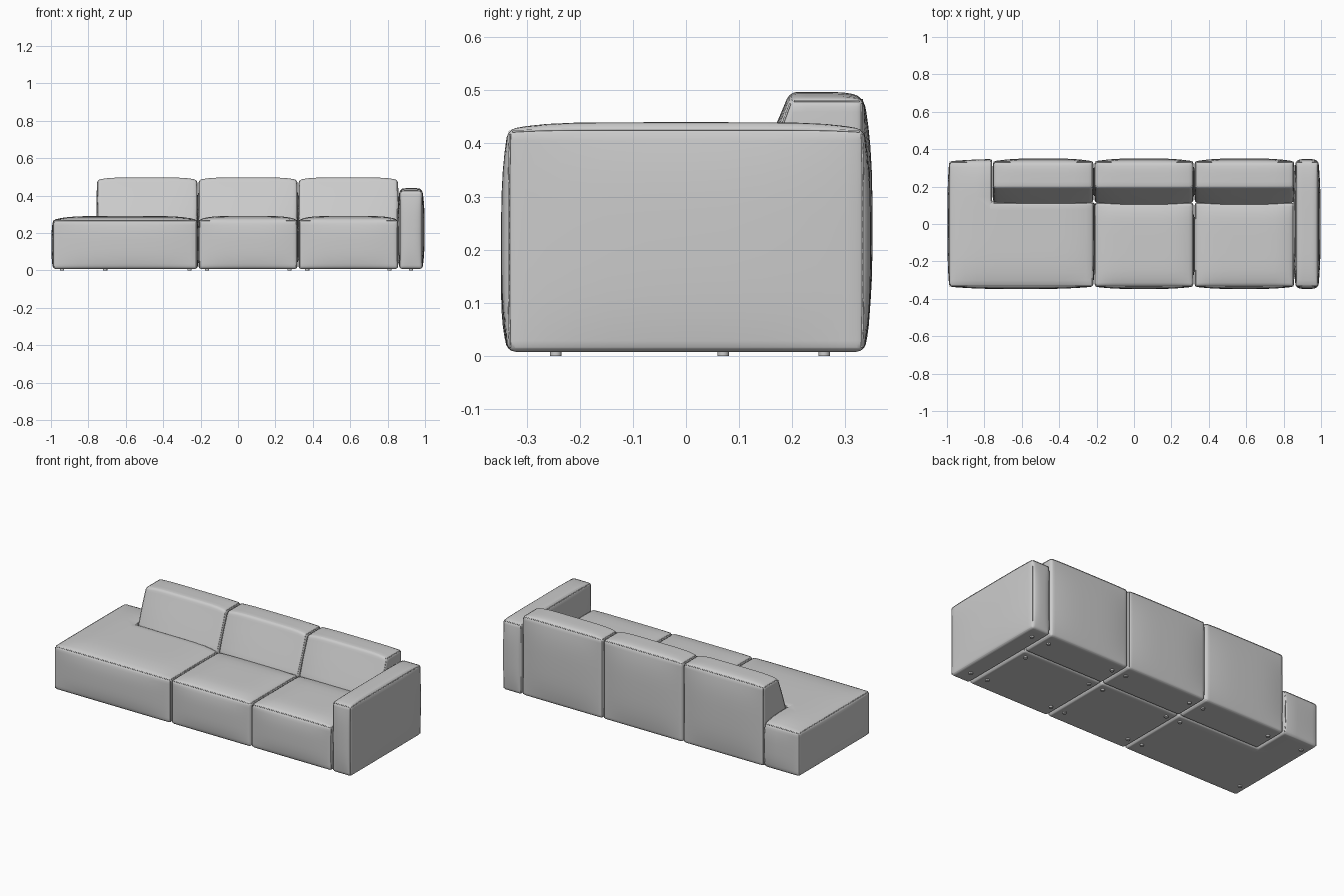
import bpy, bmesh, math
from mathutils import Vector

if "Cube" in bpy.data.objects:
    bpy.data.objects.remove(bpy.data.objects["Cube"])

R = 0.014       # edge rounding
FLOOR = 0.008   # underside height above the ground


def inflate(p, lo, hi, puff):
    """Push a point outward so each face swells toward its middle."""
    u = [max(-1, min(1, 2 * (p[i] - lo[i]) / (hi[i] - lo[i]) - 1)) for i in range(3)]
    soft = [1 - abs(t) ** 3 for t in u]
    full = [1 - t ** 6 for t in u]
    return Vector((p[0] + puff[0] * u[0] * soft[1] * soft[2],
                   p[1] + puff[1] * u[1] * soft[0] * soft[2],
                   p[2] + puff[2] * max(u[2], 0) * full[0] * full[1]))


def cushion(name, base, step, puff, cuts=14):
    """Extrude a polygon, round it, cut it into a grid and inflate it."""
    bm = bmesh.new()
    face = bm.faces.new([bm.verts.new(p) for p in base])
    ext = bmesh.ops.extrude_face_region(bm, geom=[face])["geom"]
    bmesh.ops.translate(bm, vec=step, verts=[v for v in ext if isinstance(v, bmesh.types.BMVert)])
    bmesh.ops.recalc_face_normals(bm, faces=bm.faces[:])
    bm.normal_update()
    lo = [min(v.co[i] for v in bm.verts) for i in range(3)]
    hi = [max(v.co[i] for v in bm.verts) for i in range(3)]

    # seam piping follows the convex edges above the underside
    lines = []
    for e in bm.edges:
        a, b = (v.co.copy() for v in e.verts)
        if (a.z < lo[2] + 0.01 and b.z < lo[2] + 0.01) or not e.is_convex \
                or e.calc_face_angle() < 1.0:
            continue
        inset = 0.29 * R * (e.link_faces[0].normal + e.link_faces[1].normal)
        trim = (b - a).normalized() * R * 0.6
        a, b = a + trim - inset, b - trim - inset
        lines.append([inflate(a.lerp(b, k / 20), lo, hi, puff) for k in range(21)])

    bmesh.ops.bevel(bm, geom=bm.edges[:], offset=R, segments=3, profile=0.5,
                    affect='EDGES', clamp_overlap=True)
    for axis in range(3):
        n = Vector([float(i == axis) for i in range(3)])
        for k in range(1, cuts):
            c = Vector(lo)
            c[axis] = lo[axis] + (hi[axis] - lo[axis]) * (0.5 - 0.5 * math.cos(math.pi * k / cuts))
            bmesh.ops.bisect_plane(bm, geom=bm.verts[:] + bm.edges[:] + bm.faces[:],
                                   plane_co=c, plane_no=n, dist=1e-5)
    for v in bm.verts:
        v.co = inflate(v.co, lo, hi, puff)
    me = bpy.data.meshes.new(name)
    bm.to_mesh(me)
    bm.free()
    ob = bpy.data.objects.new(name, me)
    bpy.context.collection.objects.link(ob)
    bpy.ops.object.select_all(action='DESELECT')
    ob.select_set(True)
    bpy.context.view_layer.objects.active = ob
    bpy.ops.object.shade_smooth_by_angle(angle=math.radians(40))

    cu = bpy.data.curves.new(name + "_piping", 'CURVE')
    cu.dimensions = '3D'
    cu.bevel_depth = 0.002
    cu.bevel_resolution = 1
    for pts in lines:
        s = cu.splines.new('POLY')
        s.points.add(len(pts) - 1)
        for sp, p in zip(s.points, pts):
            sp.co = (*p, 1)
    bpy.context.collection.objects.link(bpy.data.objects.new(name + "_piping", cu))


def upright(name, outline, top, puff):
    cushion(name, [(x, y, FLOOR) for x, y in outline], (0, 0, top - FLOOR), puff)


def rect(x0, x1, y0, y1):
    return [(x0, y0), (x1, y0), (x1, y1), (x0, y1)]


# L-shaped open-ended seat that wraps round the first backrest
upright("chaise_seat", [(-0.988, -0.335), (-0.218, -0.335), (-0.218, 0.115), (-0.758, 0.115),
                        (-0.758, 0.335), (-0.988, 0.335)], 0.27, (0.01, 0.013, 0.021))
# two plain seats
upright("middle_seat", rect(-0.21, 0.317, -0.335, 0.115), 0.27, (0.004, 0.013, 0.021))
upright("right_seat", rect(0.325, 0.855, -0.335, 0.115), 0.27, (0.004, 0.013, 0.021))
# armrest
upright("armrest", rect(0.864, 0.986, -0.335, 0.335), 0.426, (0.012, 0.013, 0.014))

# three backrests with a sloping front
profile = [(0.117, FLOOR), (0.335, FLOOR), (0.335, 0.483), (0.195, 0.483), (0.117, 0.27)]
for name, x0, x1 in (("left_backrest", -0.753, -0.218), ("middle_backrest", -0.21, 0.317),
                     ("right_backrest", 0.325, 0.855)):
    cushion(name, [(x0, y, z) for y, z in profile], (x1 - x0, 0, 0), (0.004, 0.016, 0.014))

# small glides under every module
feet = [(x, y) for x in (-0.26, -0.165, 0.275, 0.37, 0.81) for y in (-0.245, 0.07, 0.26)]
feet += [(-0.71, 0.26), (-0.94, -0.245), (-0.94, 0.26), (0.925, -0.245), (0.925, 0.26)]
for i, (x, y) in enumerate(feet):
    bpy.ops.mesh.primitive_cylinder_add(vertices=16, radius=0.011, depth=0.012, location=(x, y, 0.006))
    bpy.context.object.name = f"foot_{i + 1}"
    bpy.ops.object.shade_smooth_by_angle(angle=math.radians(40))
